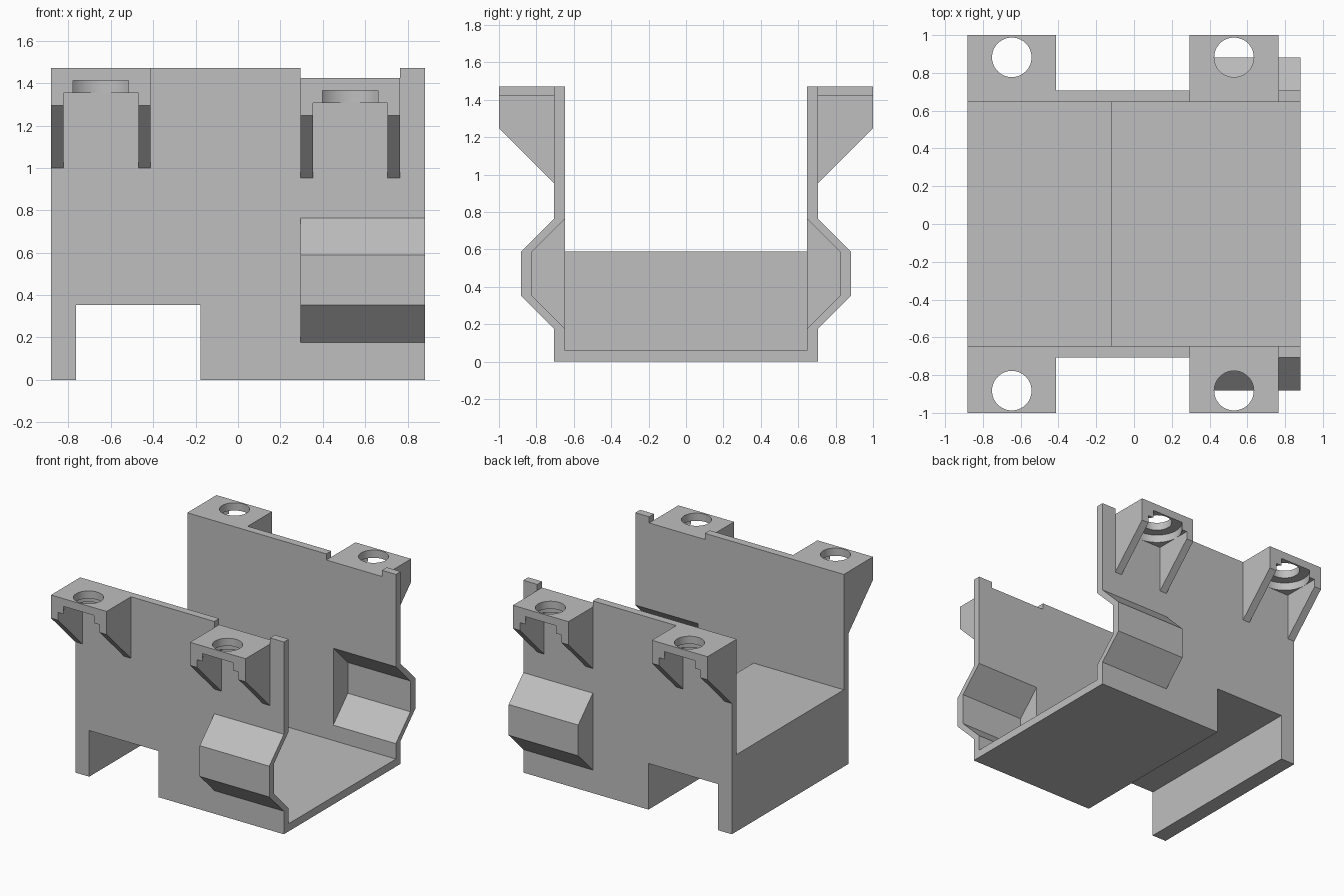
import bpy, bmesh, math
from mathutils import Matrix

if "Cube" in bpy.data.objects:
    bpy.data.objects.remove(bpy.data.objects["Cube"])

U = 1 / 17          # one wall thickness
grey = bpy.data.materials.new("plain grey")
grey.diffuse_color = (0.52, 0.52, 0.52, 1)
grey.use_nodes = True
grey.node_tree.nodes["Principled BSDF"].inputs["Base Color"].default_value = grey.diffuse_color


def finish(name, bm):
    bmesh.ops.recalc_face_normals(bm, faces=bm.faces)
    bmesh.ops.scale(bm, vec=(U, U, U), verts=bm.verts)
    mesh = bpy.data.meshes.new(name)
    bm.to_mesh(mesh)
    bm.free()
    mesh.materials.append(grey)
    obj = bpy.data.objects.new(name, mesh)
    bpy.context.collection.objects.link(obj)
    return obj


def prism(name, profile, axis, a, b):
    """Extrude an (x,z) profile along y, or a (y,z) profile along x, from a to b."""
    bm = bmesh.new()
    put = (lambda p, t: (p[0], t, p[1])) if axis == 'Y' else (lambda p, t: (t, p[0], p[1]))
    face = bm.faces.new([bm.verts.new(put(p, a)) for p in profile])
    ext = bmesh.ops.extrude_face_region(bm, geom=[face])
    verts = [v for v in ext['geom'] if isinstance(v, bmesh.types.BMVert)]
    bmesh.ops.translate(bm, verts=verts, vec=(0, b - a, 0) if axis == 'Y' else (b - a, 0, 0))
    return finish(name, bm)


def cylinder(name, x, y, z0, z1, r):
    bm = bmesh.new()
    bmesh.ops.create_cone(bm, cap_ends=True, segments=64, radius1=r, radius2=r, depth=z1 - z0,
                          matrix=Matrix.Translation((x, y, (z0 + z1) / 2)))
    return finish(name, bm)


def combine(target, other, operation):
    mod = target.modifiers.new("bool", 'BOOLEAN')
    mod.operation = operation
    mod.solver = 'EXACT'
    mod.object = other
    bpy.context.view_layer.objects.active = target
    bpy.ops.object.modifier_apply(modifier=mod.name)
    bpy.data.objects.remove(other, do_unlink=True)


# Tray: thin floor on the right, raised deck with a channel below on the left
underside = [(-15, 0), (-13, 0), (-13, 6), (-3, 6), (-3, 0), (15, 0)]
cradle = prism("cradle_body", underside + [(15, 1), (-2, 1), (-2, 10), (-15, 10)], 'Y', -11.5, 11.5)

for s in (-1, 1):
    # Side wall with a shallow dip in its top edge
    wall = prism("side_wall", underside + [(15, 25), (13, 25), (13, 24.2), (5, 24.2), (5, 25), (-15, 25)],
                 'Y', 11 * s, 12 * s)
    combine(cradle, wall, 'UNION')

    # Hollow side bulge, open towards the inside and the right end
    bulge = prism("side_bulge", [(y * s, z) for y, z in
                  [(11.5, 3), (12, 3), (15, 6), (15, 10), (12, 13), (11.5, 13)]], 'X', 5, 15)
    combine(cradle, bulge, 'UNION')
    cavity = prism("bulge_cavity", [(y * s, z) for y, z in
                   [(10.5, 3), (11, 3), (14, 6), (14, 10), (11, 13), (10.5, 13)]], 'X', 6, 16)
    combine(cradle, cavity, 'DIFFERENCE')

    # Mounting brackets: two ribs under a plate with a counterbored hole
    for x, top in ((-15, 25), (5, 24.2)):
        bracket = prism("mounting_bracket", [(y * s, top - d) for y, d in
                        [(11.5, 0), (17, 0), (17, 3), (12, 8), (11.5, 8)]], 'X', x, x + 8)
        pocket = prism("pocket", [(12 * s, top - 9), (18 * s, top - 9), (18 * s, top - 2), (12 * s, top - 2)],
                       'X', x + 1, x + 7)
        combine(bracket, pocket, 'DIFFERENCE')
        combine(bracket, cylinder("counterbore", x + 4, 15 * s, top - 2.5, top - 1, 2.99), 'DIFFERENCE')
        combine(bracket, cylinder("bolt_hole", x + 4, 15 * s, top - 2, top + 1, 1.78), 'DIFFERENCE')
        combine(cradle, bracket, 'UNION')

# Smooth the round holes, keep every corner sharp
bpy.ops.object.select_all(action='DESELECT')
cradle.select_set(True)
bpy.context.view_layer.objects.active = cradle
bpy.ops.object.shade_smooth_by_angle(angle=math.radians(25))
